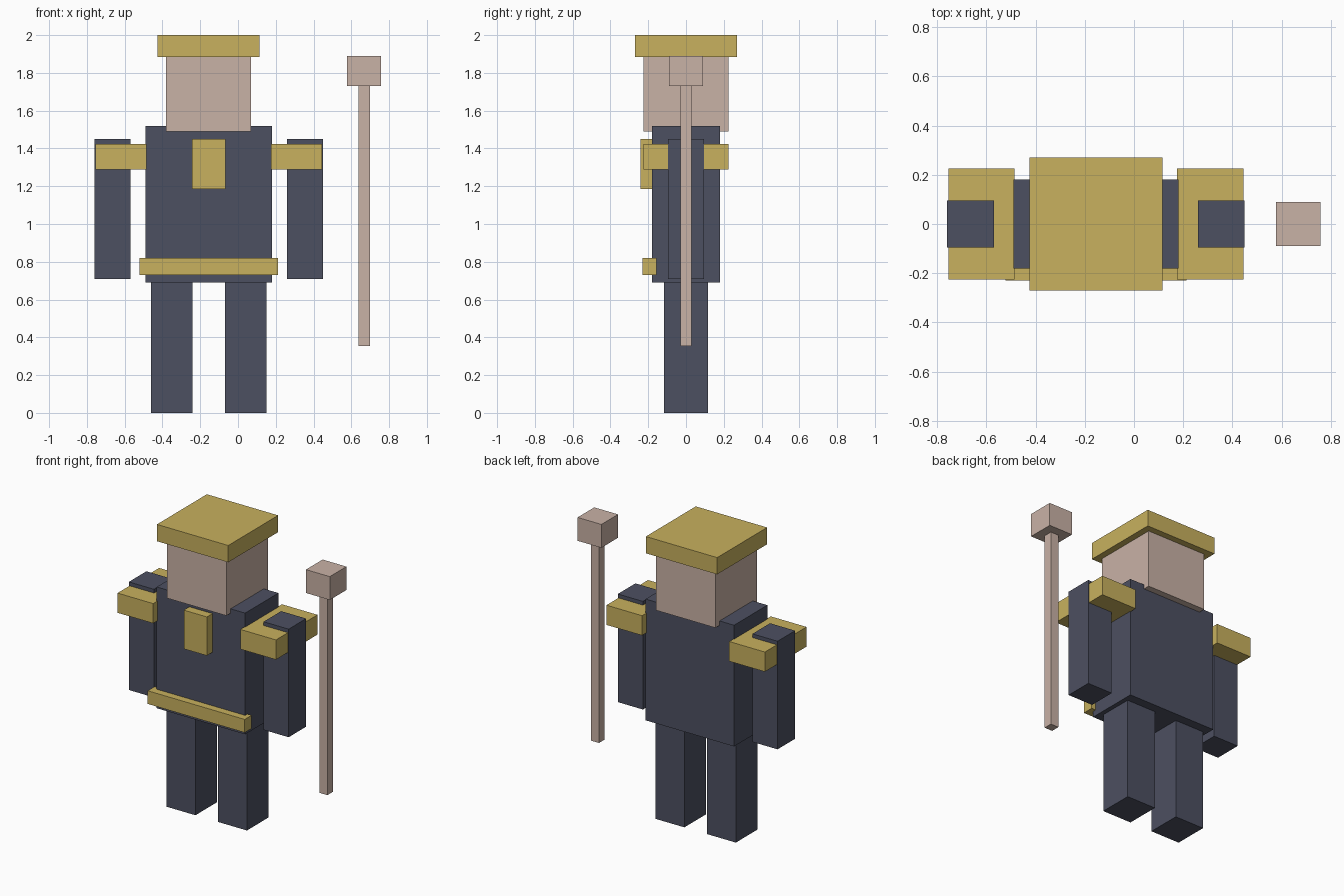
import bpy

if "Cube" in bpy.data.objects:
    bpy.data.objects.remove(bpy.data.objects["Cube"], do_unlink=True)


def make_material(name, rgb):
    mat = bpy.data.materials.new(name)
    mat.use_nodes = True
    colour = (*rgb, 1.0)
    mat.diffuse_color = colour
    mat.node_tree.nodes["Principled BSDF"].inputs["Base Color"].default_value = colour
    return mat


navy = make_material("navy cloth", (0.073, 0.08, 0.12))
gold = make_material("gold trim", (0.58, 0.44, 0.112))
skin = make_material("pale skin", (0.584, 0.445, 0.381))

BODY_X = -0.155  # centre line of the figure


def box(name, mat, centre, size):
    bpy.ops.mesh.primitive_cube_add(size=1, location=centre)
    obj = bpy.context.object
    obj.name = name
    obj.scale = size
    bpy.ops.object.transform_apply(location=False, rotation=False, scale=True)
    obj.data.materials.append(mat)
    return obj


def pair(name, mat, offset, z, size):
    for side, sign in (("left", 1), ("right", -1)):
        box(f"{side}_{name}", mat, (BODY_X + sign * offset, 0, z), size)


# Torso, head and cap
box("torso", navy, (BODY_X, 0, 1.105), (0.67, 0.36, 0.83))
box("head", skin, (BODY_X, 0, 1.69), (0.45, 0.45, 0.40))
box("cap", gold, (BODY_X, 0, 1.9425), (0.54, 0.54, 0.115))

# Limbs and shoulder guards
pair("leg", navy, 0.195, 0.35, (0.22, 0.235, 0.70))
pair("arm", navy, 0.51, 1.08, (0.19, 0.19, 0.74))
pair("shoulder_guard", gold, 0.465, 1.357, (0.27, 0.45, 0.135))

# Front trim
box("belt", gold, (BODY_X, -0.193, 0.775), (0.735, 0.075, 0.09))
box("chest_plate", gold, (BODY_X, -0.2, 1.318), (0.175, 0.08, 0.265))

# Staff standing beside the left arm
STAFF_X = 0.668
box("staff_shaft", skin, (STAFF_X, 0, 1.045), (0.06, 0.06, 1.38))
box("staff_head", skin, (STAFF_X, 0, 1.81), (0.18, 0.18, 0.16))
